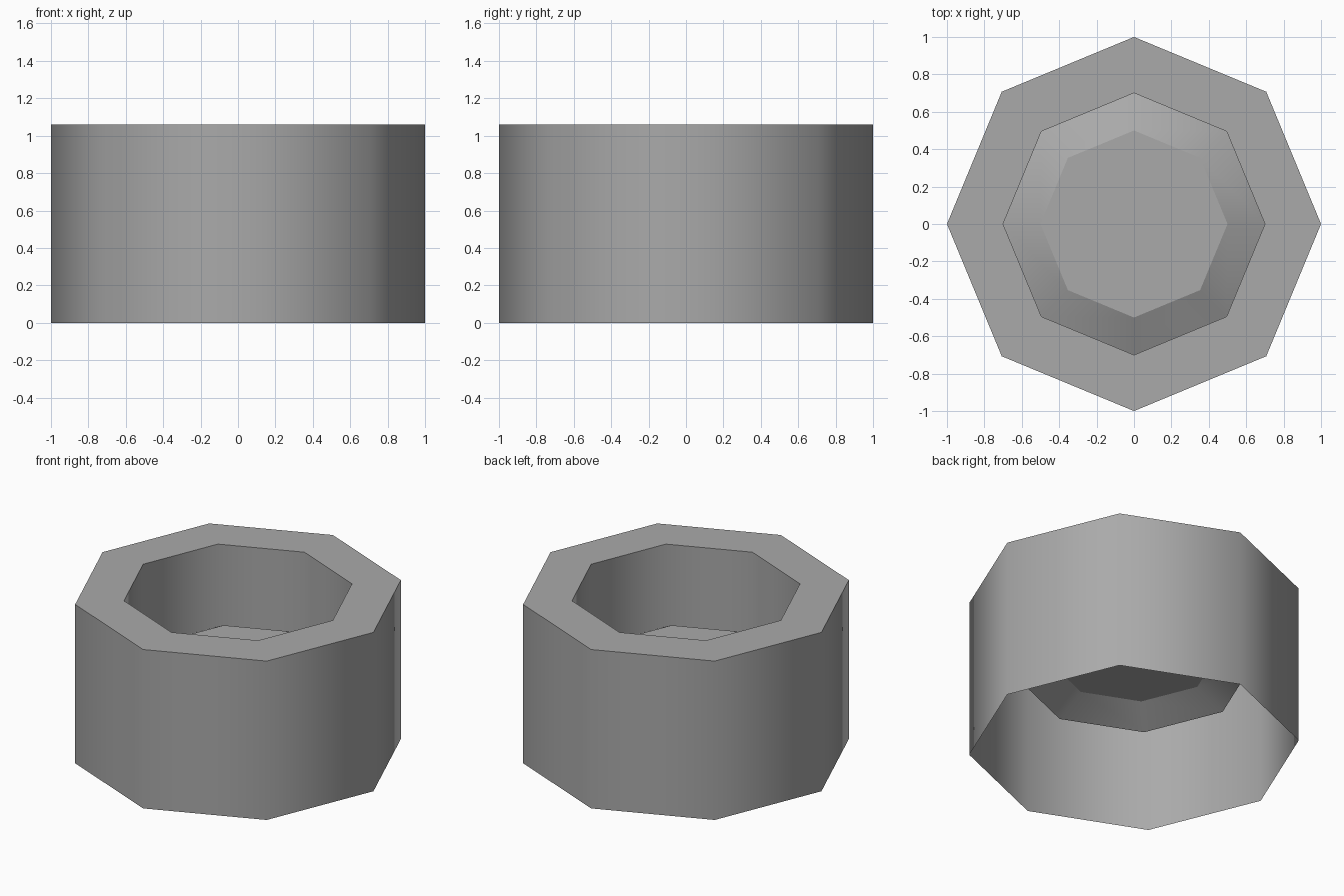
import bpy
import bmesh
from math import cos, sin, tau

cube = bpy.data.objects.get("Cube")
if cube:
    bpy.data.objects.remove(cube, do_unlink=True)

SIDES = 8
HEIGHT = 1.06
OUTER, INNER, PLATE = 1.0, 0.7, 0.5
FLOOR_EDGE, FLOOR_TOP = 0.51, 0.61

# Single grey material
GREY = (0.4, 0.4, 0.4, 1.0)
grey = bpy.data.materials.new("plain_grey")
grey.use_nodes = True
grey.diffuse_color = GREY
bsdf = next(n for n in grey.node_tree.nodes if n.type == "BSDF_PRINCIPLED")
bsdf.inputs["Base Color"].default_value = GREY


def ring(bm, radius, z):
    angles = [tau * k / SIDES for k in range(SIDES)]
    return [bm.verts.new((radius * cos(a), radius * sin(a), z)) for a in angles]


def add_part(name, profile, cap=False):
    """Octagonal band through (radius, z) points, optionally closed at its end."""
    bm = bmesh.new()
    rings = [ring(bm, r, z) for r, z in profile]
    for a, b in zip(rings, rings[1:]):
        for k in range(SIDES):
            n = (k + 1) % SIDES
            bm.faces.new((a[k], a[n], b[n], b[k]))
    if cap:
        bm.faces.new(rings[-1])
    for face in bm.faces:
        face.smooth = True
    mesh = bpy.data.meshes.new(name)
    bm.to_mesh(mesh)
    bm.free()
    mesh.materials.append(grey)
    obj = bpy.data.objects.new(name, mesh)
    bpy.context.collection.objects.link(obj)
    return obj


# Outer shell, open at the bottom
add_part("outer_wall", [(OUTER, 0), (OUTER, HEIGHT)])
# Flat top rim
add_part("top_rim", [(OUTER, HEIGHT), (INNER, HEIGHT)])
# Recess wall hanging inside the shell
add_part("inner_wall", [(INNER, HEIGHT), (INNER, FLOOR_EDGE)])
# Recess floor: a slope rising to a flat plate
add_part("floor_slope", [(INNER, FLOOR_EDGE), (PLATE, FLOOR_TOP)])
add_part("floor_plate", [(PLATE, FLOOR_TOP)], cap=True)
